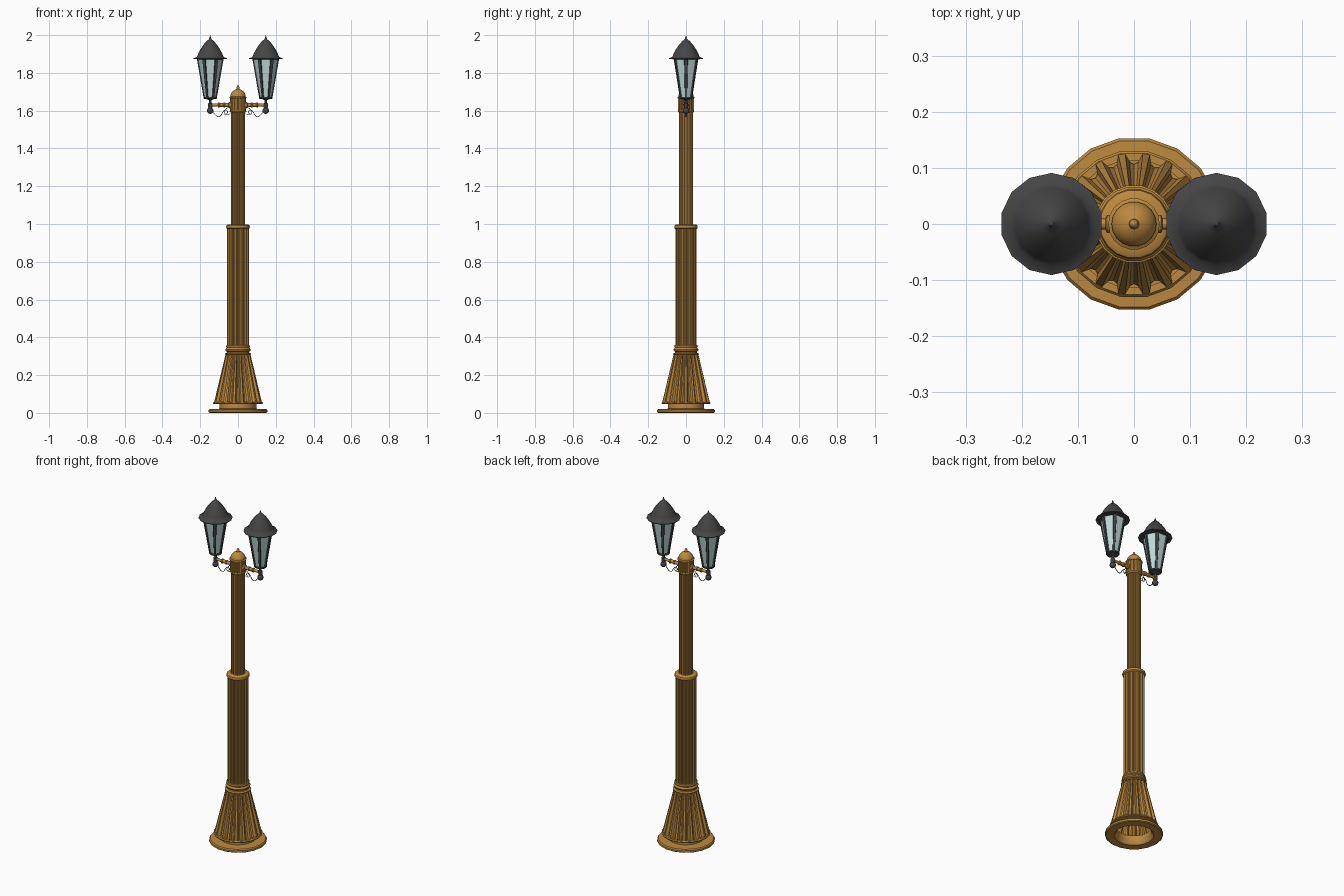
import bpy, bmesh
from math import sin, cos, pi, radians
from mathutils import Matrix, Vector

if "Cube" in bpy.data.objects:
    bpy.data.objects.remove(bpy.data.objects["Cube"])


def material(name, rgb):
    m = bpy.data.materials.new(name)
    m.diffuse_color = (*rgb, 1)
    m.use_nodes = True
    m.node_tree.nodes["Principled BSDF"].inputs["Base Color"].default_value = m.diffuse_color
    return m


BRONZE = material("bronze_paint", (0.50, 0.25, 0.05))
IRON = material("dark_iron", (0.06, 0.06, 0.06))
GLASS = material("pale_glass", (0.52, 0.70, 0.70))


def finish(bm, name, mat, matrix, angle):
    bmesh.ops.remove_doubles(bm, verts=bm.verts, dist=1e-5)
    bmesh.ops.recalc_face_normals(bm, faces=bm.faces)
    bm.transform(matrix)
    me = bpy.data.meshes.new(name)
    bm.to_mesh(me)
    bm.free()
    ob = bpy.data.objects.new(name, me)
    bpy.context.collection.objects.link(ob)
    me.materials.append(mat)
    bpy.ops.object.select_all(action='DESELECT')
    ob.select_set(True)
    bpy.context.view_layer.objects.active = ob
    bpy.ops.object.shade_smooth_by_angle(angle=radians(angle))
    return ob


def lathe(name, profile, mat, n=18, matrix=Matrix(), flute=0.0, start=0.0, angle=35):
    """Revolve (radius, z) points; flute > 0 cuts n grooves of that relative depth."""
    step = 2 * pi / n
    if flute:   # rib, then a rounded groove
        ring = [(step * (i + f), 1 - flute * d) for i in range(n)
                for f, d in ((-.14, 0), (.14, 0), (.3, .8), (.5, 1), (.7, .8))]
    else:
        ring = [(start + step * i, 1) for i in range(n)]
    bm = bmesh.new()
    rows = [[bm.verts.new((r * k * cos(a), r * k * sin(a), z)) for a, k in ring]
            for r, z in profile]
    m = len(ring)
    for lo, hi in zip(rows, rows[1:]):
        for i in range(m):
            bm.faces.new((lo[i], lo[(i + 1) % m], hi[(i + 1) % m], hi[i]))
    return finish(bm, name, mat, matrix, angle)


def wire(name, points, radius, mat):
    cu = bpy.data.curves.new(name, 'CURVE')
    cu.dimensions = '3D'
    cu.bevel_depth = radius
    cu.bevel_resolution = 1
    cu.resolution_u = 5
    cu.use_fill_caps = True
    sp = cu.splines.new('NURBS')
    sp.points.add(len(points) - 1)
    for p, co in zip(sp.points, points):
        p.co = (*co, 1)
    sp.order_u = 3
    sp.use_endpoint_u = True
    ob = bpy.data.objects.new(name, cu)
    bpy.context.collection.objects.link(ob)
    cu.materials.append(mat)


# Base: open ring plinth, neck and fluted skirt
lathe("plinth", [(.092, .05), (.092, .02), (.105, .0), (.150, .0), (.155, .004), (.155, .014),
                 (.150, .02), (.097, .022), (.097, .05)], BRONZE)
lathe("skirt_rim", [(.095, .048), (.130, .048), (.132, .053), (.128, .058), (.115, .058)], BRONZE)
lathe("fluted_skirt", [(.127, .055), (.066, .31)], BRONZE, flute=.16)
lathe("skirt_collar", [(.05, .306), (.069, .308), (.070, .314), (.060, .318), (.058, .323),
                       (.065, .328), (.067, .335), (.063, .342), (.060, .345), (.063, .350),
                       (.061, .358), (.05, .36)], BRONZE)

# Lower and upper fluted columns
lathe("lower_column", [(.057, .35), (.057, .98)], BRONZE, flute=.13)
lathe("column_cap", [(.050, .972), (.057, .974), (.062, .979), (.063, .986), (.061, .993),
                     (.055, .997), (.035, .998)], BRONZE)
lathe("upper_column", [(.038, .99), (.038, 1.60)], BRONZE, flute=.12)

# Column head and finial
lathe("head_collar", [(.03, 1.588), (.039, 1.590), (.044, 1.597), (.042, 1.604), (.03, 1.605)], BRONZE)
lathe("fluted_head", [(.043, 1.60), (.043, 1.668)], BRONZE, flute=.10)
lathe("finial", [(.03, 1.664), (.045, 1.666), (.046, 1.672), (.040, 1.676), (.040, 1.682),
                 (.036, 1.693), (.028, 1.703), (.018, 1.710), (.009, 1.714), (.009, 1.719),
                 (.006, 1.726), (0, 1.737)], BRONZE)

for side, s in (("left", -1), ("right", 1)):
    # Horizontal arm with turned rings
    along = Matrix.Translation((0, 0, 1.630)) @ Matrix.Rotation(s * pi / 2, 4, 'Y')
    lathe(side + "_arm", [(.010, .03), (.016, .041), (.016, .048), (.010, .051), (.010, .068),
                          (.013, .071), (.013, .076), (.010, .079), (.010, .096), (.013, .099),
                          (.013, .104), (.008, .107), (.007, .15), (0, .15)],
          BRONZE, n=12, matrix=along)

    # Thin scroll brace below the arm
    brace = [(.148, 1.606), (.136, 1.606), (.128, 1.585), (.108, 1.566), (.090, 1.572),
             (.082, 1.592), (.068, 1.604), (.055, 1.598), (.056, 1.585), (.066, 1.586)]
    wire(side + "_scroll_brace", [(s * x, 0, z) for x, z in brace], .0018, IRON)
    curl = [(.040, 1.612), (.052, 1.618), (.066, 1.606), (.076, 1.586), (.064, 1.576), (.040, 1.584)]
    wire(side + "_scroll_curl", [(s * x, 0, z) for x, z in curl], .0015, IRON)

    # Lantern stem with ball drop and cup
    at = Matrix.Translation((s * .147, 0, 0))
    ball = [(.017 * sin(pi * i / 8), 1.600 - .017 * cos(pi * i / 8)) for i in range(9)]
    lathe(side + "_ball_drop", ball, IRON, n=14, matrix=at)
    lathe(side + "_stem", [(.008, 1.612), (.012, 1.620), (.012, 1.638), (.007, 1.642), (.007, 1.655),
                           (.016, 1.660), (.033, 1.663), (.036, 1.667), (.035, 1.673), (0, 1.673)],
          IRON, n=14, matrix=at)

    # Six-sided glass with corner bars
    lathe(side + "_glass", [(0, 1.670), (.032, 1.670), (.068, 1.874), (0, 1.874)], GLASS, n=6,
          matrix=at, angle=20)
    for i in range(6):
        bm = bmesh.new()
        rings = []
        for r, z, w in ((.029, 1.667, .0055), (.065, 1.876, .010)):
            rings.append([bm.verts.new((r + dx, dy, z))
                          for dx, dy in ((0, -w), (.006, -w * .8), (.006, w * .8), (0, w))])
        for j in range(4):
            k = (j + 1) % 4
            bm.faces.new((rings[0][j], rings[0][k], rings[1][k], rings[1][j]))
        bm.faces.new(rings[0])
        bm.faces.new(rings[1])
        finish(bm, f"{side}_lantern_bar_{i}", IRON, at @ Matrix.Rotation(i * pi / 3, 4, 'Z'), 20)

    # Bell-shaped roof with pointed tip
    lathe(side + "_roof", [(0, 1.872), (.070, 1.872), (.091, 1.874), (.091, 1.877), (.073, 1.884),
                           (.066, 1.900), (.053, 1.925), (.036, 1.950), (.018, 1.970), (.008, 1.977),
                           (.004, 1.987), (0, 2.0)], IRON, n=14, matrix=at, start=pi / 14, angle=50)
